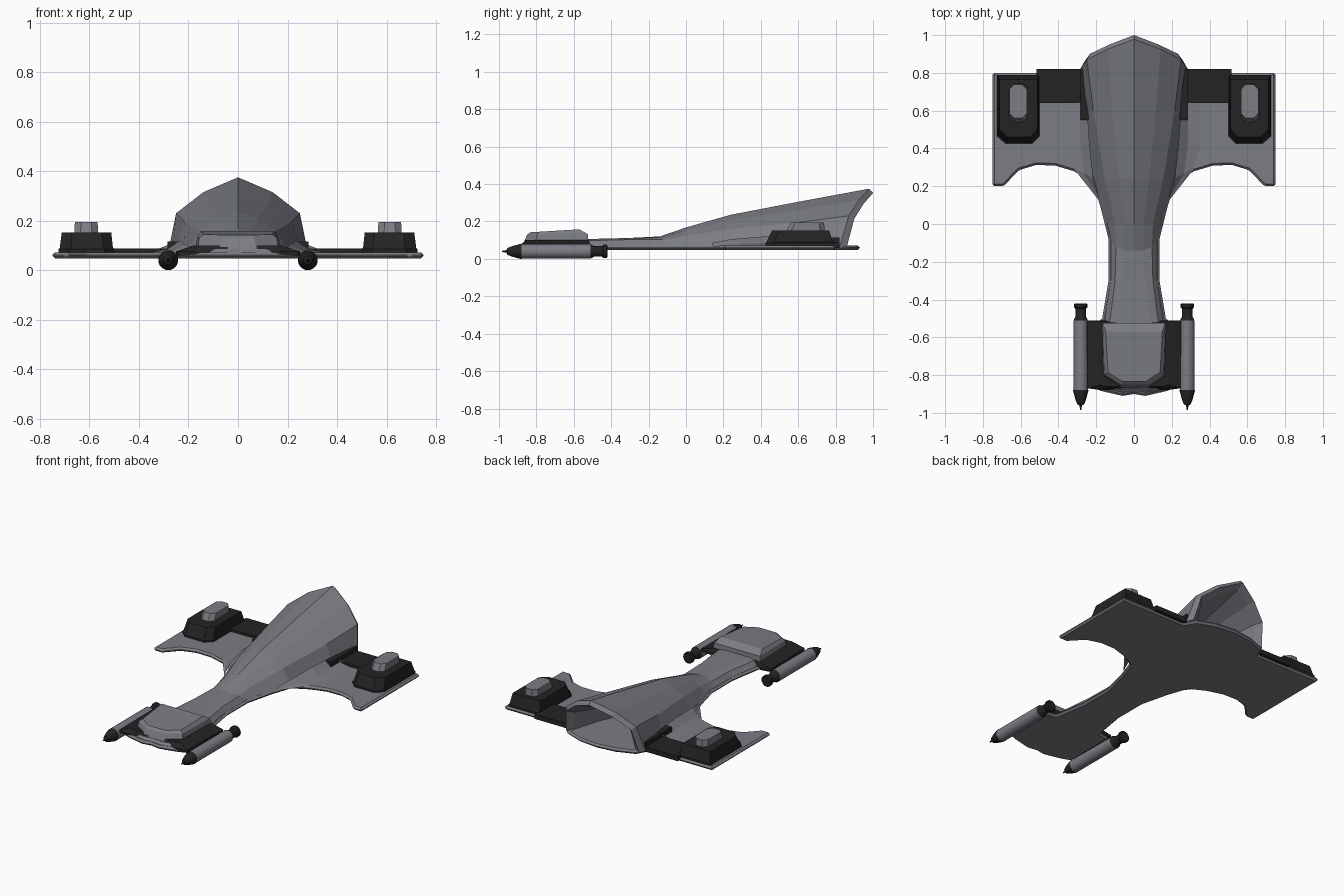
import bpy, bmesh, math

if "Cube" in bpy.data.objects:
    bpy.data.objects.remove(bpy.data.objects["Cube"])


def material(name, rgb):
    m = bpy.data.materials.new(name)
    m.diffuse_color = (*rgb, 1)
    m.use_nodes = True
    m.node_tree.nodes["Principled BSDF"].inputs["Base Color"].default_value = m.diffuse_color
    return m


GREY = material("hull grey", (0.2, 0.205, 0.23))
DARK = material("dark metal", (0.017, 0.017, 0.017))


def finish(name, bm, mat):
    bmesh.ops.recalc_face_normals(bm, faces=bm.faces)
    me = bpy.data.meshes.new(name)
    bm.to_mesh(me)
    bm.free()
    me.materials.append(mat)
    ob = bpy.data.objects.new(name, me)
    bpy.context.collection.objects.link(ob)
    return ob


def loft(name, rings, mat, closed=True, cap_start=True, cap_end=True):
    bm = bmesh.new()
    vs = [[bm.verts.new(p) for p in r] for r in rings]
    n = len(rings[0])
    for a, b in zip(vs, vs[1:]):
        for i in range(n if closed else n - 1):
            j = (i + 1) % n
            bm.faces.new((a[i], a[j], b[j], b[i]))
    if cap_start:
        bm.faces.new(vs[0])
    if cap_end:
        bm.faces.new(vs[-1])
    return finish(name, bm, mat)


def sym(half):
    """Mirror a half profile that starts on the centre line."""
    return [(-x, y, z) for x, y, z in reversed(half[1:])] + list(half)


def mirrored_outline(half):
    """Closed outline from a right-hand half, both ends off or on the centre."""
    return half + [(-x, y) for x, y in reversed(half) if x > 0]


def at(outline, z):
    return [(x, y, z) for x, y in outline]


def box(name, x0, x1, y0, y1, z0, z1, mat):
    o = [(x0, y0), (x1, y0), (x1, y1), (x0, y1)]
    return loft(name, [at(o, z0), at(o, z1)], mat)


# Flat base plate: head, neck, wings and rear lip in one outline
plate = mirrored_outline([
    (0, -0.90), (0.06, -0.91), (0.17, -0.885), (0.24, -0.86), (0.24, -0.52), (0.17, -0.51),
    (0.135, -0.30), (0.135, -0.08), (0.18, 0.10), (0.225, 0.23), (0.32, 0.28),
    (0.42, 0.31), (0.52, 0.312), (0.61, 0.285), (0.69, 0.20), (0.75, 0.20),
    (0.75, 0.80), (0.29, 0.80), (0.25, 0.87), (0.13, 0.915), (0, 0.93)])
base = loft("base_plate", [at(plate, 0.047), at(plate, 0.072)], GREY)
bev = base.modifiers.new("edge", "BEVEL")
bev.width = 0.011
bev.segments = 1

# Neck and rising hull, with rear lip and hollow interior
sections = [
    [(0, -0.53, .106), (.09, -0.53, .106), (.13, -0.53, .098), (.168, -0.53, .06)],
    [(0, -0.30, .112), (.06, -0.30, .112), (.10, -0.30, .103), (.132, -0.30, .06)],
    [(0, -0.14, .120), (.05, -0.14, .114), (.095, -0.12, .103), (.132, -0.08, .06)],
    [(0, 0.00, .168), (.05, 0.00, .152), (.10, 0.00, .122), (.152, 0.00, .06)],
    [(0, 0.24, .236), (.08, 0.24, .206), (.155, 0.24, .16), (.22, 0.24, .06)],
    [(0, 0.60, .305), (.115, 0.60, .262), (.215, 0.60, .195), (.265, 0.60, .06)],
    [(0, .978, .375), (.14, .925, .315), (.25, .87, .23), (.285, .82, .06)],
    [(0, 1.00, .352), (.13, .95, .295), (.235, .90, .215), (.262, .86, .065)],
    [(0, .955, .325), (.105, .91, .275), (.20, .86, .20), (.225, .84, .065)],
    [(0, .65, .25), (.07, .65, .225), (.14, .65, .17), (.17, .65, .065)],
    [(0, .50, .18), (.04, .50, .165), (.08, .50, .13), (.10, .50, .065)],
]
loft("hull", [sym(s) for s in sections], GREY, closed=False, cap_start=False)

# Dark head deck
deck_low = mirrored_outline([(0, -.87), (.17, -.88), (.245, -.87), (.25, -.51)])
deck_top = mirrored_outline([(0, -.86), (.16, -.86), (.18, -.85), (.17, -.52)])
loft("head_deck", [at(deck_low, .06), at(deck_low, .075), at(deck_top, .1)], DARK)

# Raised cockpit with chamfered roof
cock = [
    [(0, -.875, .07), (.075, -.875, .07), (.165, -.81, .07), (.175, -.52, .07)],
    [(0, -.85, .128), (.068, -.85, .128), (.157, -.795, .13), (.165, -.525, .132)],
    [(0, -.835, .142), (.06, -.835, .142), (.138, -.785, .145), (.15, -.57, .158)],
]
loft("cockpit", [sym(c) for c in cock], GREY)

# Chin below the cockpit
chin_low = mirrored_outline([(0, -.897), (.06, -.907), (.175, -.88), (.175, -.84)])
chin_top = mirrored_outline([(0, -.87), (.06, -.875), (.15, -.865), (.15, -.84)])
loft("chin", [at(chin_low, .06), at(chin_top, .085)], GREY)


def lathe(name, x, z, prof, mat, n=20):
    rings = [[(x + r * math.cos(i * math.tau / n), y, z + r * math.sin(i * math.tau / n))
              for i in range(n)] for y, r in prof]
    ob = loft(name, rings, mat)
    for o in bpy.context.selected_objects:
        o.select_set(False)
    ob.select_set(True)
    bpy.context.view_layer.objects.active = ob
    bpy.ops.object.shade_smooth_by_angle()
    return ob


for s, side in ((1, "right"), (-1, "left")):
    def mx(o):
        return [(s * x, y) for x, y in o]

    # Side tubes beside the head
    lathe(side + "_tube", s * .282, .04, [(-.885, .039), (-.51, .039)], GREY)
    lathe(side + "_tube_nose", s * .282, .04,
          [(-.985, .003), (-.96, .007), (-.955, .018), (-.93, .028), (-.885, .04), (-.88, .04)], DARK)
    lathe(side + "_tube_tail", s * .282, .04,
          [(-.515, .038), (-.505, .036), (-.49, .028), (-.45, .028), (-.44, .036), (-.425, .036), (-.42, .03)], DARK)

    # Nacelle on the wing, with flared front and rounded cap
    foot = mx([(.50, .79), (.50, .465), (.54, .425), (.68, .425), (.725, .465), (.725, .79)])
    mid = mx([(.505, .785), (.505, .47), (.545, .43), (.675, .43), (.72, .47), (.72, .785)])
    roof = mx([(.512, .765), (.512, .50), (.55, .46), (.67, .46), (.712, .50), (.712, .765)])
    loft(side + "_nacelle", [at(foot, .066), at(foot, .085), at(mid, .09), at(roof, .152)], DARK)

    def octagon(dx, y0, y1, c):
        return mx([(.613 - dx + c, y0), (.613 + dx - c, y0), (.613 + dx, y0 + c), (.613 + dx, y1 - c),
                   (.613 + dx - c, y1), (.613 - dx + c, y1), (.613 - dx, y1 - c), (.613 - dx, y0 + c)])
    loft(side + "_nacelle_cap", [at(octagon(.048, .535, .742, .025), .145),
                                 at(octagon(.046, .56, .738, .025), .195)], GREY)

    # Dark bar joining nacelle and hull, and its hull socket
    xs = sorted((s * .25, s * .515))
    box(side + "_wing_bar", *xs, .64, .82, .057, .088, DARK)
    xs = sorted((s * .24, s * .284))
    box(side + "_hull_socket", *xs, .55, .82, .06, .115, DARK)

    # Fairing blending hull into wing
    inner = [(.185, .14, .085), (.215, .24, .105), (.235, .42, .12), (.25, .64, .115)]
    outer = [(.19, .13, .066), (.32, .295, .071), (.36, .42, .071), (.36, .64, .071)]
    middle = [(.19, .14, .072), (.265, .27, .08), (.285, .42, .085), (.285, .64, .083)]
    rings = [[(s * x, y, z) for x, y, z in r] for r in zip(inner, middle, outer)]
    loft(side + "_wing_fairing", rings, GREY, closed=False, cap_start=False)
